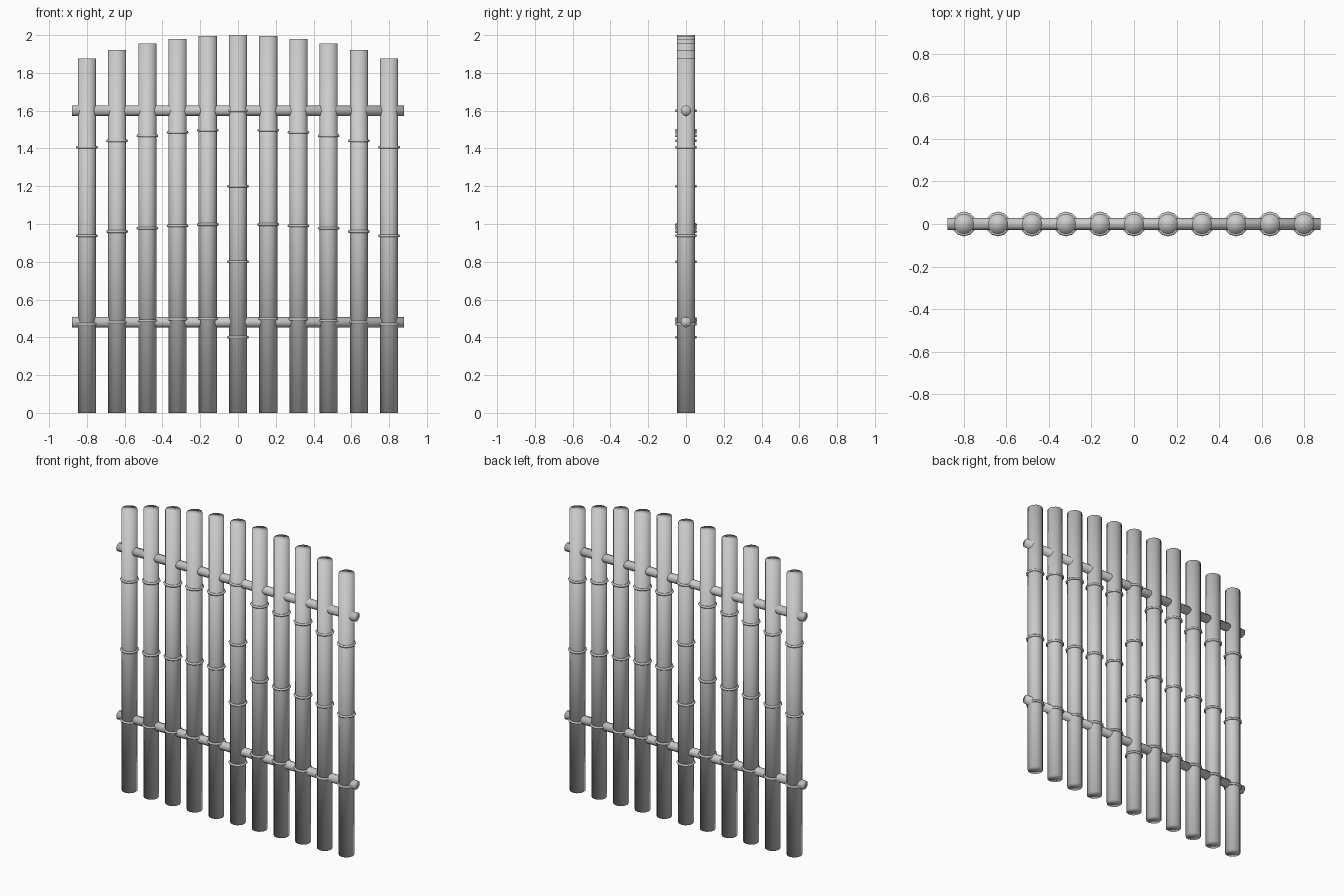
import bpy, math

cube = bpy.data.objects.get("Cube")
if cube:
    bpy.data.objects.remove(cube)

grey = bpy.data.materials.new("pale_grey")
grey.use_nodes = True
grey.diffuse_color = (0.6, 0.6, 0.6, 1)
grey.node_tree.nodes["Principled BSDF"].inputs["Base Color"].default_value = (0.6, 0.6, 0.6, 1)

SPACING = 0.16
POLE_R = 0.048
RAIL_R = 0.028


def finish(name):
    """Name the new part, colour it and shade it smooth all over."""
    part = bpy.context.object
    part.name = name
    part.data.materials.append(grey)
    bpy.ops.object.shade_smooth()


def pole(name, x, height):
    bpy.ops.mesh.primitive_cylinder_add(vertices=12, radius=POLE_R, depth=height,
                                        location=(x, 0, height / 2))
    finish(name)


def ring(name, x, z):
    bpy.ops.mesh.primitive_torus_add(major_segments=12, minor_segments=6,
                                     major_radius=0.05, minor_radius=0.008,
                                     location=(x, 0, z))
    finish(name)


def rail(name, z):
    bpy.ops.mesh.primitive_cylinder_add(vertices=12, radius=RAIL_R, depth=1.755,
                                        location=(0, 0, z),
                                        rotation=(0, math.pi / 2, 0))
    finish(name)


# Upright canes, tallest in the middle, each with evenly spaced node rings
for i in range(-5, 6):
    height = 2 - 0.125 * (i / 5) ** 2
    pole(f"cane_{i + 6}", i * SPACING, height)
    spans = 5 if i == 0 else 4
    for k in range(1, spans):
        ring(f"cane_{i + 6}_node_{k}", i * SPACING, height * k / spans)

# Horizontal rails running through the canes
rail("lower_rail", 0.48)
rail("upper_rail", 1.6)
